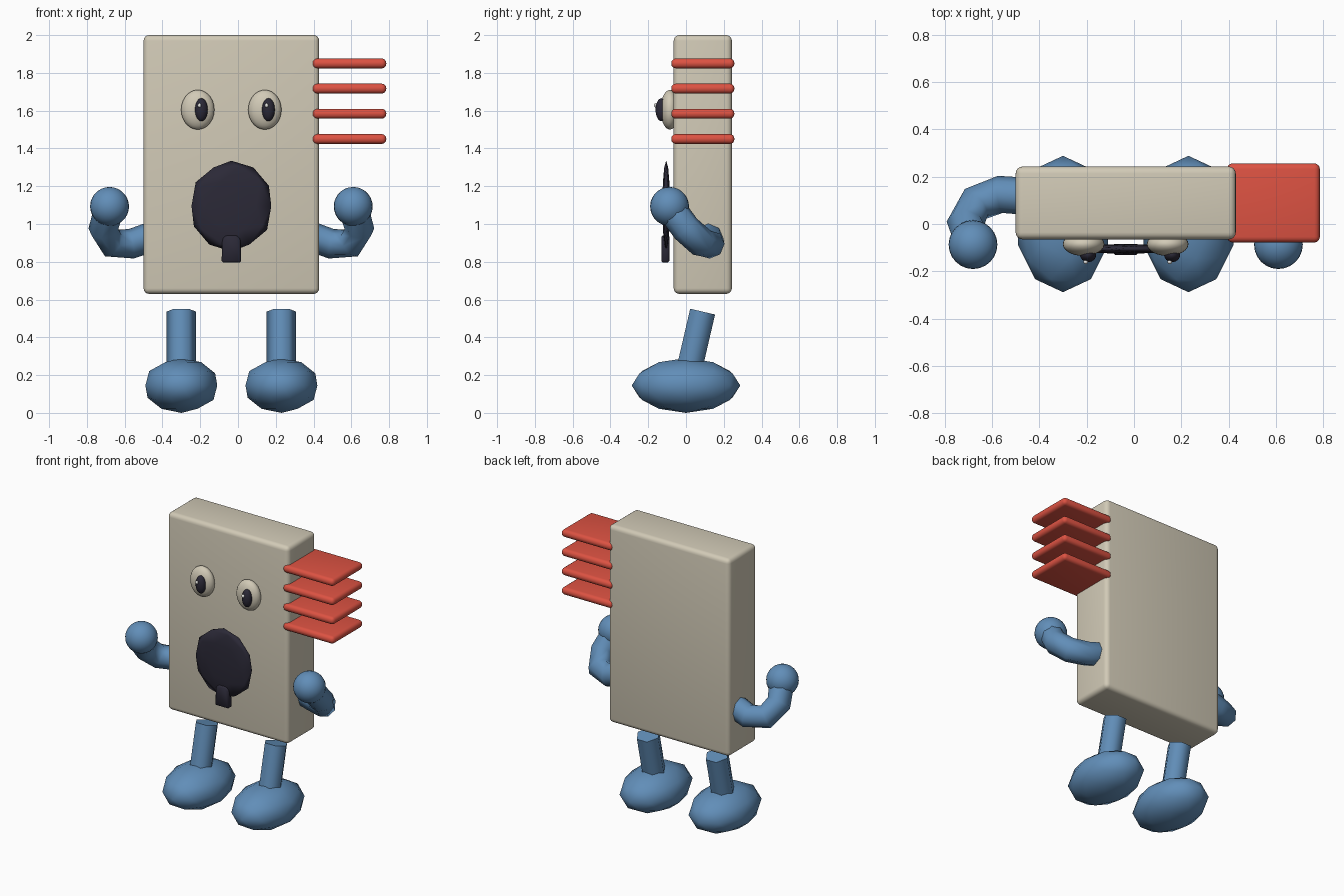
import bpy, bmesh, math
from mathutils import Vector, Matrix

if "Cube" in bpy.data.objects:
    bpy.data.objects.remove(bpy.data.objects["Cube"])

CX = -0.035  # symmetry plane of the figure


def material(name, rgb):
    m = bpy.data.materials.new(name)
    m.diffuse_color = (*rgb, 1)
    m.use_nodes = True
    m.node_tree.nodes["Principled BSDF"].inputs["Base Color"].default_value = m.diffuse_color
    return m


BEIGE = material("beige", (0.64, 0.59, 0.47))
BLUE = material("blue", (0.12, 0.27, 0.48))
RED = material("red", (0.72, 0.085, 0.055))
DARK = material("near black", (0.024, 0.022, 0.038))
WHITE = material("white", (0.8, 0.8, 0.78))


def finish(name, bm, mat, angle=60):
    bmesh.ops.recalc_face_normals(bm, faces=bm.faces)
    me = bpy.data.meshes.new(name)
    bm.to_mesh(me)
    bm.free()
    me.materials.append(mat)
    ob = bpy.data.objects.new(name, me)
    bpy.context.collection.objects.link(ob)
    bpy.ops.object.select_all(action='DESELECT')
    bpy.context.view_layer.objects.active = ob
    ob.select_set(True)
    bpy.ops.object.shade_smooth_by_angle(angle=math.radians(angle))
    return ob


def box(name, lo, hi, bevel, mat):
    lo, hi = Vector(lo), Vector(hi)
    bm = bmesh.new()
    bmesh.ops.create_cube(bm, size=1, matrix=Matrix.Translation((lo + hi) / 2)
                          @ Matrix.Diagonal((*(hi - lo), 1)))
    bmesh.ops.bevel(bm, geom=bm.edges[:], offset=bevel, segments=4,
                    profile=0.5, affect='EDGES')
    return finish(name, bm, mat, 40)


def ellipsoid(name, centre, radii, mat, detail=None):
    bm = bmesh.new()
    mx = Matrix.Translation(centre) @ Matrix.Diagonal((*radii, 1))
    if detail:
        bmesh.ops.create_icosphere(bm, subdivisions=detail, radius=1, matrix=mx)
    else:
        bmesh.ops.create_uvsphere(bm, u_segments=24, v_segments=14, radius=1, matrix=mx)
    return finish(name, bm, mat, 180)


def tube(name, path, radius, sides, mat):
    """Capped tube swept along a list of points."""
    pts = [Vector(p) for p in path]
    bm = bmesh.new()
    rings, side = [], None
    for i, p in enumerate(pts):
        t = (pts[min(i + 1, len(pts) - 1)] - pts[max(i - 1, 0)]).normalized()
        if side is None:
            side = Vector((1, 0, 0)) if abs(t.x) < 0.7 else Vector((0, 1, 0))
        side = (side - t * side.dot(t)).normalized()
        up = t.cross(side)
        rings.append([bm.verts.new(p + radius * (side * math.cos(a) + up * math.sin(a)))
                      for a in (2 * math.pi * k / sides for k in range(sides))])
    for a, b in zip(rings, rings[1:]):
        for k in range(sides):
            n = (k + 1) % sides
            bm.faces.new((a[k], a[n], b[n], b[k]))
    bm.faces.new(rings[0])
    bm.faces.new(rings[-1])
    return finish(name, bm, mat, 65)


# Slab-shaped torso with rounded edges
box("body", (-0.5, -0.065, 0.63), (0.43, 0.243, 2.0), 0.03, BEIGE)

# Red fins stacked on one side
for i, z in enumerate((1.45, 1.584, 1.717, 1.85)):
    box(f"fin_{i + 1}", (0.393, -0.078, z - 0.026), (0.785, 0.256, z + 0.026), 0.024, RED)

# Eyes, with pupils both shifted the same way
for side, x in (("left", -0.213), ("right", 0.142)):
    ellipsoid(f"eye_{side}", (x, -0.085, 1.605), (0.088, 0.05, 0.105), BEIGE)
    ellipsoid(f"pupil_{side}", (x + 0.019, -0.13, 1.605), (0.034, 0.031, 0.061), DARK)
    ellipsoid(f"eye_glint_{side}", (x + 0.009, -0.16, 1.628), (0.01, 0.01, 0.012), WHITE, 2)

# Wide open mouth and the tab hanging from it
ellipsoid("mouth", (CX, -0.105, 1.095), (0.222, 0.021, 0.24), DARK, 2)
bm = bmesh.new()
outline = ((-0.052, 0.797), (0.052, 0.797), (0.048, 0.92), (0.028, 0.94),
           (-0.028, 0.94), (-0.048, 0.92))
tab = bm.faces.new([bm.verts.new((CX + x, -0.088, z)) for x, z in outline])
ext = bmesh.ops.extrude_face_region(bm, geom=[tab])
bmesh.ops.translate(bm, vec=(0, -0.042, 0),
                    verts=[v for v in ext["geom"] if isinstance(v, bmesh.types.BMVert)])
bmesh.ops.bevel(bm, geom=bm.edges[:], offset=0.007, segments=1, affect='EDGES')
finish("mouth_tab", bm, DARK, 50)

# Mirrored limbs
arm_path = ((0.39, 0.115, 0.945), (0.53, 0.125, 0.895), (0.635, 0.085, 0.9),
            (0.678, 0.0, 0.975), (0.65, -0.07, 1.07))
for side, s in (("left", -1), ("right", 1)):
    tube(f"arm_{side}", [(CX + s * x, y, z) for x, y, z in arm_path], 0.079, 8, BLUE)
    ellipsoid(f"hand_{side}", (CX + s * 0.645, -0.087, 1.093), (0.103,) * 3, BLUE)
    lx = CX + s * 0.265
    tube(f"leg_{side}", [(lx, 0.01, 0.2), (lx, 0.088, 0.536)], 0.078, 6, BLUE)
    ellipsoid(f"foot_{side}", (lx, 0, 0.145), (0.2, 0.288, 0.145), BLUE, 2)
